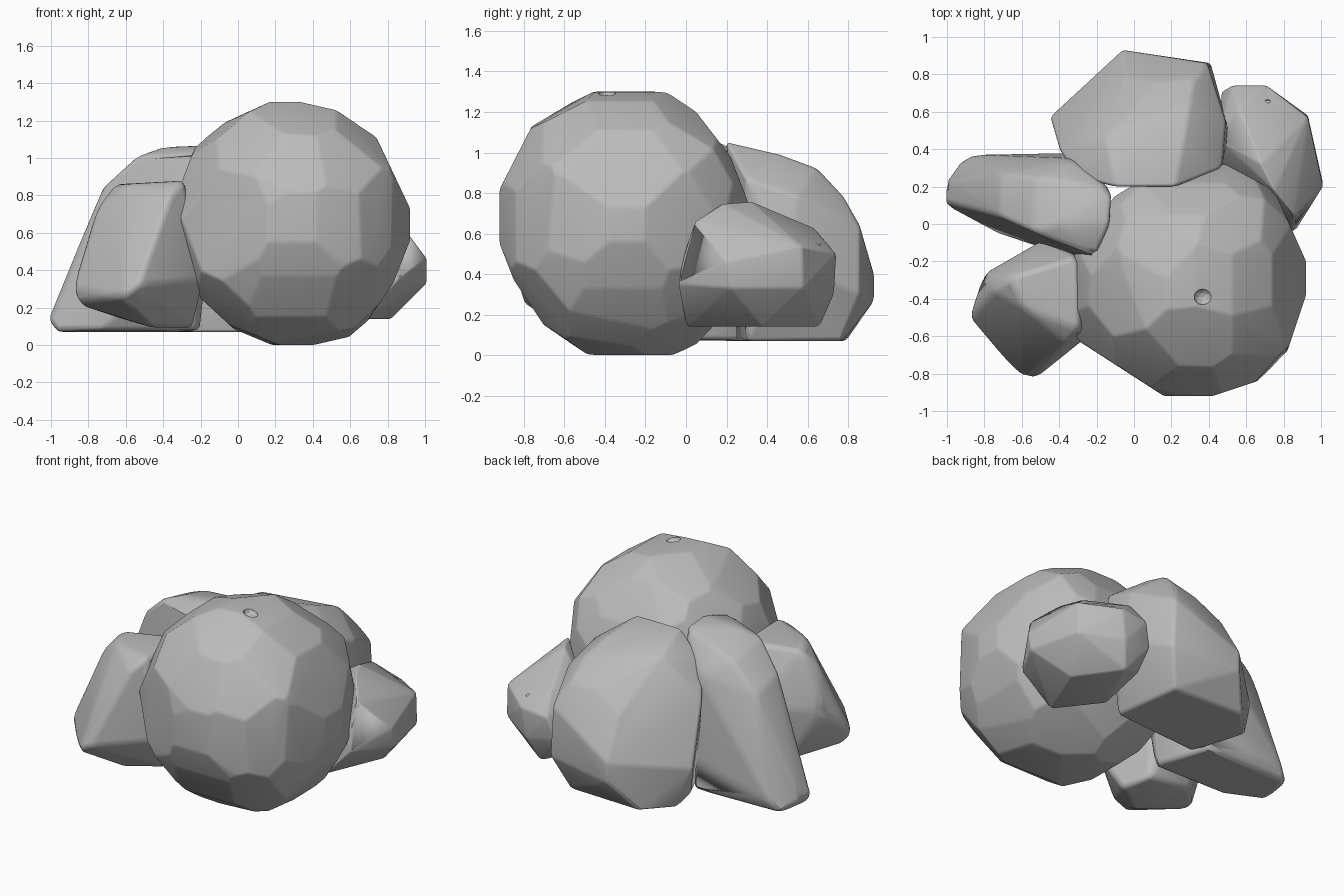
import bpy, bmesh, math
from mathutils import Vector

if "Cube" in bpy.data.objects:
    bpy.data.objects.remove(bpy.data.objects["Cube"], do_unlink=True)

stone = bpy.data.materials.new("stone grey")
stone.use_nodes = True
colour = (0.5, 0.5, 0.5, 1)
stone.diffuse_color = colour
stone.node_tree.nodes["Principled BSDF"].inputs["Base Color"].default_value = colour


def add_object(name, bm):
    bmesh.ops.recalc_face_normals(bm, faces=bm.faces)
    mesh = bpy.data.meshes.new(name)
    bm.to_mesh(mesh)
    bm.free()
    mesh.materials.append(stone)
    obj = bpy.data.objects.new(name, mesh)
    bpy.context.collection.objects.link(obj)
    return obj


def finish(obj, width):
    """Worn, softly rounded edges between the facets."""
    bevel = obj.modifiers.new("worn edges", 'BEVEL')
    bevel.width = width
    bevel.segments = 3
    bevel.limit_method = 'ANGLE'
    bevel.angle_limit = math.radians(8)
    bpy.ops.object.select_all(action='DESELECT')
    bpy.context.view_layer.objects.active = obj
    obj.select_set(True)
    bpy.ops.object.shade_smooth_by_angle(angle=math.radians(40))


def chip(rock, name, place, size):
    """Cut a shallow pit into a rock."""
    bm = bmesh.new()
    bmesh.ops.create_icosphere(bm, subdivisions=2, radius=1)
    bmesh.ops.scale(bm, vec=size, verts=bm.verts)
    bmesh.ops.translate(bm, vec=place, verts=bm.verts)
    cutter = add_object(name, bm)
    cutter.hide_render = True
    cutter.hide_viewport = True
    cut = rock.modifiers.new(name, 'BOOLEAN')
    cut.operation = 'DIFFERENCE'
    cut.solver = 'EXACT'
    cut.object = cutter


def trim(bm, point, normal):
    """Slice off everything beyond a plane and close the cut with a facet."""
    geom = bm.verts[:] + bm.edges[:] + bm.faces[:]
    cut = bmesh.ops.bisect_plane(bm, geom=geom, plane_co=point,
                                 plane_no=normal, clear_outer=True)
    edges = [e for e in cut["geom_cut"] if isinstance(e, bmesh.types.BMEdge)]
    if edges:
        bmesh.ops.contextual_create(bm, geom=edges)


def cut_boulder(name, centre, reach, facets, outlines):
    """Round boulder: a block trimmed to its outlines, then by evenly spread planes."""
    bm = bmesh.new()
    bmesh.ops.create_cube(bm, size=4)
    for (across, up), outline in outlines:
        for a, b in zip(outline, outline[1:] + outline[:1]):
            point, normal = Vector(), Vector()
            point[across], point[up] = a
            normal[across], normal[up] = b[1] - a[1], a[0] - b[0]
            trim(bm, point, normal.normalized())
    for i in range(facets):
        z = 1 - 2 * (i + 0.5) / facets
        ring = math.sqrt(1 - z * z)
        turn = i * math.pi * (3 - math.sqrt(5))
        normal = Vector((ring * math.cos(turn), ring * math.sin(turn), z))
        trim(bm, centre + normal * reach, normal)
    bmesh.ops.remove_doubles(bm, verts=bm.verts, dist=0.025)
    return hull_rock(name, [v.co.copy() for v in bm.verts])


def hull_rock(name, corners):
    """Angular rock: the hull of its corners, with near-flat facets merged."""
    bm = bmesh.new()
    for corner in corners:
        bm.verts.new(corner)
    hull = bmesh.ops.convex_hull(bm, input=bm.verts[:])
    loose = set(hull["geom_interior"]) | set(hull["geom_unused"])
    bmesh.ops.delete(bm, geom=[v for v in loose if isinstance(v, bmesh.types.BMVert)],
                     context='VERTS')
    bmesh.ops.dissolve_limit(bm, angle_limit=math.radians(6),
                             verts=bm.verts[:], edges=bm.edges[:])
    return add_object(name, bm)


# Main round boulder, given by its outlines along each pair of axes
main_boulder = cut_boulder("main_boulder", Vector((0.3, -0.3, 0.65)), 0.64, 40, [
    ((0, 2), [(.07, 0), (.5, 0), (.64, .05), (.83, .33), (.92, .56), (.92, .73),
              (.74, 1.11), (.46, 1.3), (.17, 1.3), (-.07, 1.19), (-.23, 1.06),
              (-.32, .82), (-.31, .55), (-.2, .25)]),
    ((1, 2), [(-.48, 0), (-.07, 0), (.17, .09), (.3, .35), (.32, .72), (.22, .98),
              (.05, 1.2), (-.1, 1.3), (-.5, 1.3), (-.72, 1.21), (-.92, .82),
              (-.92, .55), (-.85, .37), (-.65, .07)]),
    ((0, 1), [(-.32, -.61), (.16, -.92), (.42, -.92), (.66, -.84), (.82, -.68),
              (.92, -.38), (.92, -.2), (.75, .18), (.47, .33), (.15, .3),
              (-.1, .15), (-.32, -.1)])])
finish(main_boulder, 0.015)
chip(main_boulder, "top_pit_cutter", (0.37, -0.39, 1.3), (0.05, 0.045, 0.04))

# Rounded slab leaning on the back of the boulder
back_rock = hull_rock("back_rock", [
    (-.4, .52, .14), (-.36, .62, .07), (-.2, .79, .07), (.32, .77, .07), (.38, .3, .07),
    (-.25, .25, .07), (-.45, .57, .33), (-.06, .93, .27), (-.06, .93, .4), (.41, .86, .3),
    (-.4, .4, .72), (-.05, .78, .66), (.39, .86, .64), (.51, .5, .45), (.49, .55, .78),
    (.47, .3, .87), (.15, .76, .78), (.32, .78, .78), (.08, .6, .91), (.3, .65, .92),
    (-.3, .25, .9), (-.15, .47, .97), (.27, .46, .99), (.22, .2, 1.05), (-.1, .2, 1.05)])

# Long slab leaning in from the right side
leaning_slab = hull_rock("leaning_slab", [
    (-.97, .08, .07), (-.93, .33, .07), (-.3, .35, .07), (-.2, -.05, .08), (-.75, -.04, .08),
    (-1.01, .11, .14), (-1.01, .22, .14), (-.87, .37, .15), (-.34, .38, .3),
    (-.34, -.18, .4), (-.24, -.2, .8), (-.72, .04, .85), (-.71, .27, .78),
    (-.54, -.04, 1.01), (-.53, .25, .95), (-.4, .0, 1.06), (-.4, .24, 1), (-.2, -.17, 1.03),
    (-.12, .18, 1.05), (-.13, 0, 1.07), (-.34, .35, .85)])

# Small upright rock at the front right
front_rock = hull_rock("front_rock", [
    (-.86, -.49, .22), (-.45, -.54, .09), (-.24, -.4, .09), (-.3, -.2, .11), (-.62, -.2, .14),
    (-.88, -.5, .31), (-.62, -.81, .26), (-.53, -.83, .32), (-.18, -.55, .35),
    (-.81, -.27, .5), (-.48, -.08, .5), (-.75, -.36, .74), (-.66, -.28, .86),
    (-.3, -.17, .87), (-.29, -.56, .88), (-.36, -.64, .8), (-.58, -.46, .86)])

# Small rock tucked under the left side
side_rock = hull_rock("side_rock", [
    (.66, 0, .14), (.82, .38, .14), (.62, .66, .14), (.45, .27, .14), (.47, .6, .2),
    (1.01, .2, .46), (1.01, .22, .33), (.93, .58, .33), (.93, .57, .54),
    (.71, .74, .5), (.52, .74, .48), (.47, .71, .33), (.68, .73, .3), (.45, .45, .6),
    (.75, .18, .75), (.68, .32, .76), (.56, .63, .63), (.86, .04, .66),
    (.84, -.01, .5), (.86, -.04, .35)])

for rock in (back_rock, leaning_slab, front_rock, side_rock):
    finish(rock, 0.028)

# Small pits worn into the rocks
chip(front_rock, "front_pit_cutter", (-.47, -.56, .86), (0.025, 0.02, 0.03))
chip(side_rock, "side_pit_cutter", (.72, .66, .58), (0.03, 0.02, 0.04))
